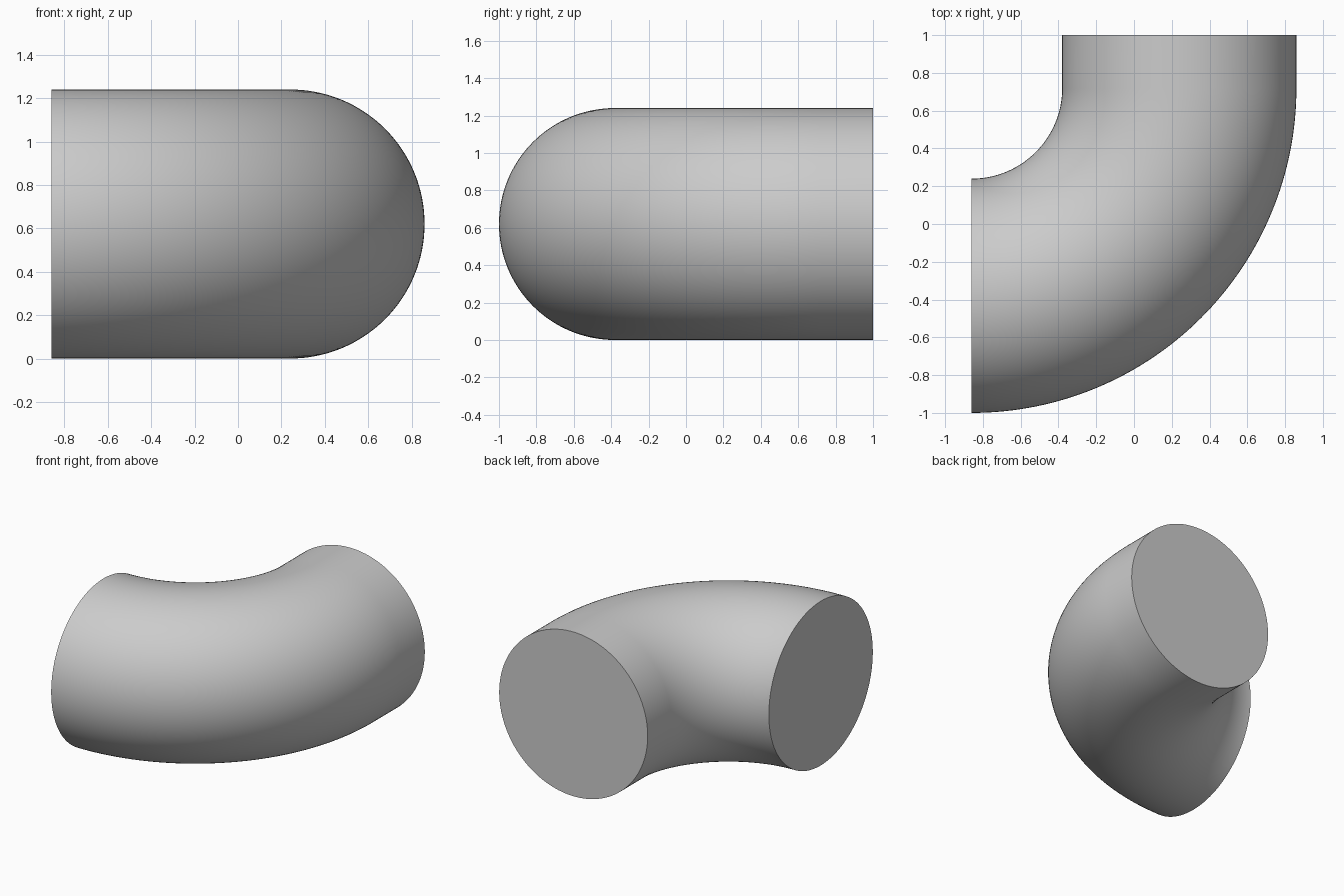
import bpy
import bmesh
import math
from mathutils import Matrix, Vector

if "Cube" in bpy.data.objects:
    bpy.data.objects.remove(bpy.data.objects["Cube"], do_unlink=True)

TUBE_R = 0.62                        # pipe radius
BEND_R = 1.10                        # centreline radius of the bend
PIVOT = Vector((-0.86, 0.72, TUBE_R))
STRAIGHT = 0.28                      # straight run after the bend

# Plain grey material
grey = bpy.data.materials.new("light_grey")
grey.use_nodes = True
colour = (0.6, 0.6, 0.6, 1)
grey.diffuse_color = colour
grey.node_tree.nodes["Principled BSDF"].inputs["Base Color"].default_value = colour

# Round profile at the open left end of the bend
bm = bmesh.new()
place = Matrix.Translation(PIVOT - Vector((0, BEND_R, 0))) @ Matrix.Rotation(math.pi / 2, 4, 'Y')
bmesh.ops.create_circle(bm, segments=128, radius=TUBE_R, matrix=place)

# Quarter-turn bend
bend = bmesh.ops.spin(bm, geom=bm.verts[:] + bm.edges[:], cent=PIVOT, axis=(0, 0, 1),
                      angle=math.pi / 2, steps=64)
end_ring = [e for e in bend["geom_last"] if isinstance(e, bmesh.types.BMEdge)]

# Short straight run to the back
run = bmesh.ops.extrude_edge_only(bm, edges=end_ring)
bmesh.ops.translate(bm, vec=(0, STRAIGHT, 0),
                    verts=[v for v in run["geom"] if isinstance(v, bmesh.types.BMVert)])

# Flat end caps
bmesh.ops.holes_fill(bm, edges=[e for e in bm.edges if e.is_boundary], sides=0)
bmesh.ops.recalc_face_normals(bm, faces=bm.faces[:])

mesh = bpy.data.meshes.new("pipe_elbow")
bm.to_mesh(mesh)
bm.free()
mesh.materials.append(grey)
elbow = bpy.data.objects.new("pipe_elbow", mesh)
bpy.context.collection.objects.link(elbow)

# Smooth sides with crisp cap rims
bpy.ops.object.select_all(action='DESELECT')
elbow.select_set(True)
bpy.context.view_layer.objects.active = elbow
bpy.ops.object.shade_smooth_by_angle(angle=math.radians(30))
